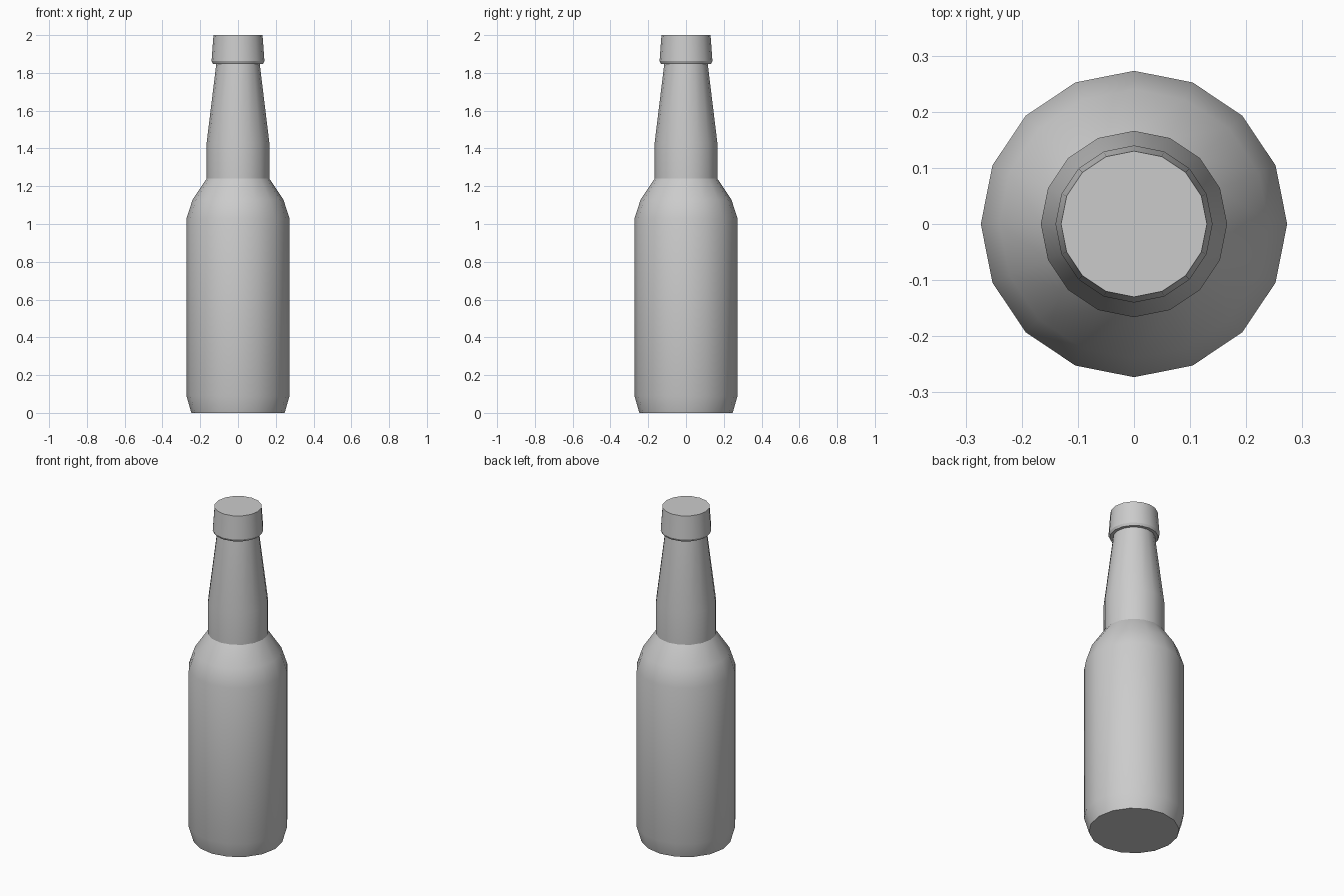
import bpy, bmesh
from math import cos, sin, tau

if "Cube" in bpy.data.objects:
    bpy.data.objects.remove(bpy.data.objects["Cube"])

SIDES = 16


def lathe(name, profile):
    """Revolve (radius, height) points around z and close both ends."""
    bm = bmesh.new()
    rings = [[bm.verts.new((r * cos(tau * i / SIDES), r * sin(tau * i / SIDES), z))
              for i in range(SIDES)] for r, z in profile]
    for low, high in zip(rings, rings[1:]):
        for i in range(SIDES):
            j = (i + 1) % SIDES
            bm.faces.new((low[i], low[j], high[j], high[i]))
    bm.faces.new(rings[0][::-1])
    bm.faces.new(rings[-1])
    mesh = bpy.data.meshes.new(name)
    bm.to_mesh(mesh)
    bm.free()
    obj = bpy.data.objects.new(name, mesh)
    bpy.context.collection.objects.link(obj)
    bpy.ops.object.select_all(action='DESELECT')
    obj.select_set(True)
    bpy.context.view_layer.objects.active = obj
    bpy.ops.object.shade_smooth_by_angle(angle=0.52)
    return obj


# Whole bottle: base chamfer, body, shoulder, tapered neck, lip collar
lathe("bottle", [
    (0.247, 0.0), (0.273, 0.09), (0.273, 1.03), (0.24, 1.13),
    (0.166, 1.24), (0.166, 1.43), (0.115, 1.848),
    (0.133, 1.848), (0.14, 1.862), (0.13, 2.0),
])
